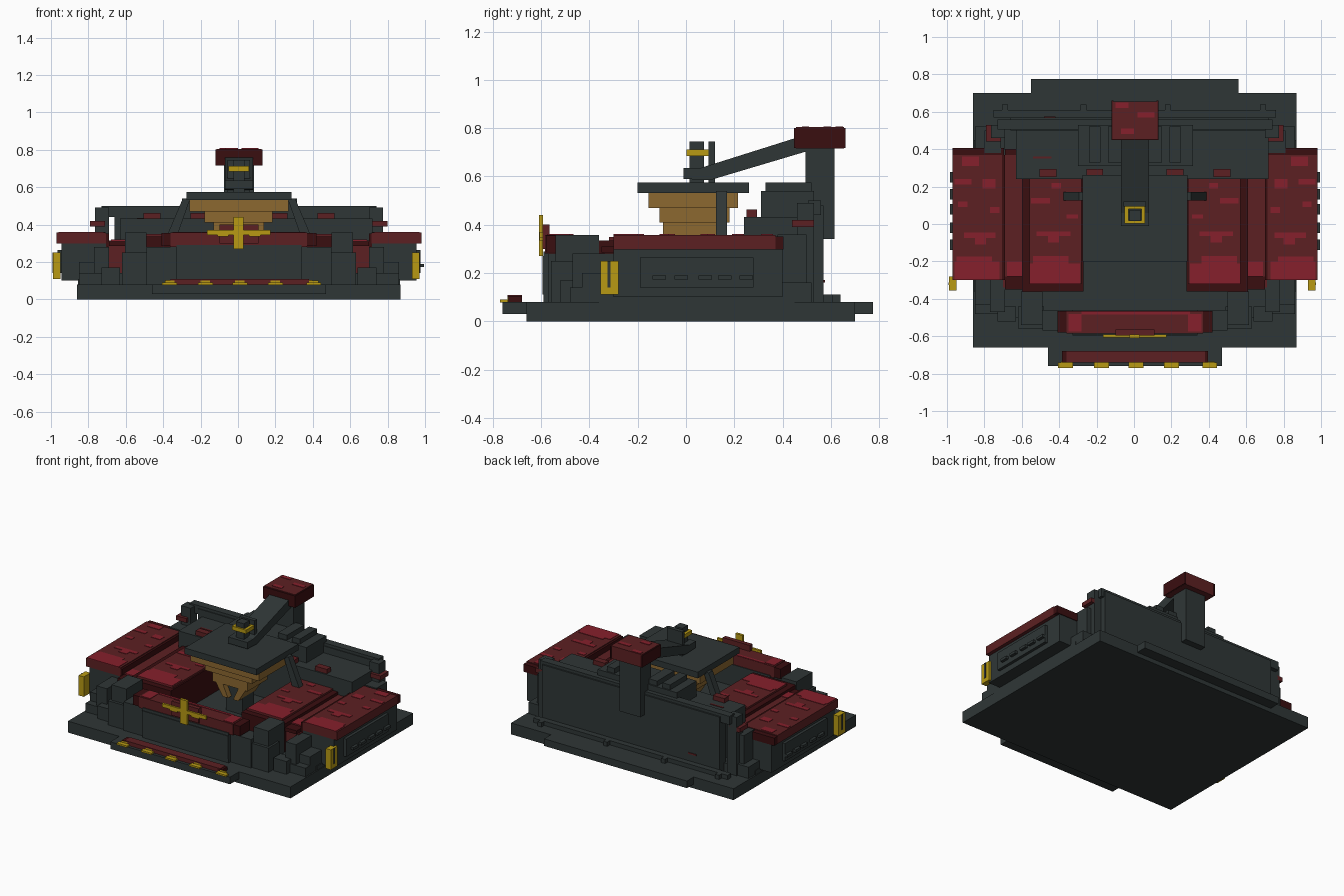
import bpy, bmesh, math
from mathutils import Matrix


def mat(name, rgb):
    m = bpy.data.materials.new(name)
    m.diffuse_color = (*rgb, 1)
    return m


DARK = mat("dark slate", (0.028, 0.037, 0.037))
RED = mat("muted red", (0.107, 0.0144, 0.016))
BRIGHT = mat("bright red", (0.238, 0.0144, 0.025))
DEEP = mat("deep red", (0.042, 0.0044, 0.0052))
GOLD = mat("gold", (0.479, 0.323, 0.007))
TAN = mat("tan", (0.262, 0.138, 0.03))


def finish(name, bm, m):
    me = bpy.data.meshes.new(name)
    bmesh.ops.recalc_face_normals(bm, faces=bm.faces)
    bm.to_mesh(me)
    bm.free()
    me.materials.append(m)
    ob = bpy.data.objects.new(name, me)
    bpy.context.collection.objects.link(ob)
    return ob


def box(name, x0, x1, y0, y1, z0, z1, m=DARK):
    bm = bmesh.new()
    bmesh.ops.create_cube(bm, size=1)
    bm.transform(Matrix.Translation(((x0 + x1) / 2, (y0 + y1) / 2, (z0 + z1) / 2))
                 @ Matrix.Diagonal((x1 - x0, y1 - y0, z1 - z0, 1)))
    return finish(name, bm, m)


def pair(name, x0, x1, *rest):
    # right part and its mirror, about the slightly shifted centre line
    box("right_" + name, x0, x1, *rest)
    box("left_" + name, 0.01 - x1, 0.01 - x0, *rest)


def prism(name, pts, axis, a, b, m=DARK):
    # extrude a 2D outline along x or y
    put = (lambda p, t: (t, p[0], p[1])) if axis == "x" else (lambda p, t: (p[0], t, p[1]))
    bm = bmesh.new()
    f = bm.faces.new([bm.verts.new(put(p, a)) for p in pts])
    r = bmesh.ops.extrude_face_region(bm, geom=[f])
    d = (b - a, 0, 0) if axis == "x" else (0, b - a, 0)
    bmesh.ops.translate(bm, vec=d, verts=[v for v in r["geom"] if isinstance(v, bmesh.types.BMVert)])
    return finish(name, bm, m)


# base slabs
box("base", -0.86, 0.87, -0.66, 0.70, 0, 0.08)
box("front_step", -0.46, 0.47, -0.76, -0.60, 0.03, 0.08)
box("back_step", -0.55, 0.56, 0.65, 0.775, 0.03, 0.08)
box("back_kerb", -0.75, 0.76, 0.57, 0.61, 0.08, 0.11)
for x in (-0.69, -0.27, 0.18, 0.69):
    box("kerb_block", x - 0.015, x + 0.015, 0.61, 0.64, 0.08, 0.11)
box("pit_floor", -0.70, 0.71, -0.50, 0.52, 0.08, 0.14)

# front strip with tabs
box("front_strip", -0.36, 0.38, -0.74, -0.68, 0.08, 0.108, RED)
pair("front_strip_end", 0.36, 0.395, -0.74, -0.68, 0.08, 0.104, DEEP)
for x in (-0.365, -0.175, 0.01, 0.2, 0.405):
    box("front_tab", x - 0.04, x + 0.04, -0.77, -0.74, 0.078, 0.09, GOLD)
    box("tab_root", x - 0.025, x + 0.025, -0.74, -0.735, 0.08, 0.10, GOLD)

# front wall and its red rail
box("front_wall", -0.33, 0.34, -0.59, -0.46, 0.08, 0.29)
box("front_wall_panel", -0.33, 0.34, -0.595, -0.58, 0.11, 0.27)
pair("front_wall_wing", 0.32, 0.50, -0.57, -0.46, 0.08, 0.28)
box("front_rail", -0.36, 0.37, -0.585, -0.465, 0.28, 0.358, RED)
pair("front_rail_end", 0.37, 0.42, -0.58, -0.465, 0.285, 0.355, DEEP)
box("front_rail_highlight", -0.28, 0.30, -0.485, -0.467, 0.355, 0.361, BRIGHT)
pair("front_rail_spot", 0.29, 0.36, -0.575, -0.48, 0.355, 0.361, BRIGHT)
box("emblem_back", -0.10, 0.11, -0.595, -0.565, 0.30, 0.40, RED)
box("emblem_upright", -0.025, 0.03, -0.61, -0.592, 0.27, 0.44, GOLD)
box("emblem_bar", -0.165, 0.175, -0.607, -0.592, 0.345, 0.37, GOLD)
pair("emblem_wing", 0.06, 0.12, -0.606, -0.592, 0.335, 0.36, GOLD)

# corner posts and steps
pair("front_post", 0.50, 0.615, -0.54, -0.36, 0.08, 0.358)
pair("front_post_foot", 0.49, 0.63, -0.56, -0.44, 0.08, 0.25)
pair("front_ledge", 0.61, 0.86, -0.48, -0.30, 0.08, 0.14)
pair("front_step_block", 0.70, 0.78, -0.47, -0.30, 0.14, 0.28)
pair("front_low_block", 0.78, 0.86, -0.43, -0.30, 0.14, 0.20)
pair("front_small_foot", 0.64, 0.74, -0.52, -0.44, 0.08, 0.17)
pair("back_ledge", 0.70, 0.86, 0.38, 0.52, 0.08, 0.16)
pair("back_step_block", 0.72, 0.81, 0.38, 0.50, 0.16, 0.36)

# side pods with recess frame and slots
pair("pod_body", 0.70, 0.955, -0.30, 0.40, 0.10, 0.30)
pair("pod_under", 0.70, 0.865, -0.36, 0.45, 0.08, 0.11)
pair("pod_panel", 0.95, 0.975, -0.19, 0.28, 0.14, 0.265)
for y in (-0.11, -0.02, 0.08, 0.16, 0.25):
    pair("pod_slot", 0.97, 0.995, y - 0.028, y + 0.028, 0.172, 0.19)
for x0, x1 in ((0.93, 0.97), (-0.99, -0.95)):
    box("corner_lamp", x0, x1, -0.355, -0.28, 0.11, 0.25, GOLD)
    xo = x1 if x0 > 0 else x0
    box("lamp_slot", xo - 0.003, xo + 0.003, -0.325, -0.312, 0.14, 0.25, DARK)

# red roof panels
pair("outer_roof", 0.715, 0.98, -0.30, 0.37, 0.298, 0.358, RED)
pair("outer_roof_back", 0.705, 0.98, 0.37, 0.405, 0.298, 0.352, DEEP)
pair("outer_roof_edge", 0.70, 0.716, -0.30, 0.37, 0.28, 0.353, DEEP)
pair("middle_body", 0.61, 0.71, -0.34, 0.40, 0.10, 0.285, RED)
pair("middle_roof", 0.59, 0.70, -0.28, 0.37, 0.285, 0.315, RED)
pair("middle_roof_front", 0.61, 0.70, -0.35, -0.28, 0.285, 0.31, DEEP)
pair("middle_roof_back", 0.58, 0.70, 0.37, 0.40, 0.285, 0.315, DEEP)
pair("inner_body", 0.28, 0.61, -0.36, 0.30, 0.10, 0.335, DEEP)
pair("inner_roof", 0.29, 0.57, -0.32, 0.26, 0.33, 0.347, RED)
pair("middle_front_highlight", 0.61, 0.69, -0.28, -0.20, 0.312, 0.319, BRIGHT)

# bright worn patches on the roof panels: x start, x end, y start, y end
outer = ((0.73, 0.97, -0.30, -0.20), (0.77, 0.96, -0.20, -0.175), (0.75, 0.92, -0.075, -0.045),
         (0.80, 0.86, -0.11, -0.075), (0.75, 0.82, 0.19, 0.24), (0.88, 0.97, 0.21, 0.24),
         (0.84, 0.93, 0.31, 0.36), (0.73, 0.78, 0.06, 0.09), (0.90, 0.95, 0.09, 0.12))
inner = ((0.30, 0.57, -0.32, -0.21), (0.36, 0.55, -0.21, -0.17), (0.35, 0.53, -0.065, -0.04),
         (0.41, 0.47, -0.10, -0.065), (0.31, 0.37, 0.03, 0.05), (0.46, 0.56, 0.11, 0.14),
         (0.40, 0.45, 0.19, 0.22))
for p in outer:
    pair("outer_patch", *p, 0.355, 0.361, BRIGHT)
for p in inner:
    pair("inner_patch", *p, 0.344, 0.350, BRIGHT)

# rear block, wall and brackets
box("rear_block", -0.63, 0.72, 0.24, 0.52, 0.10, 0.432)
box("rear_wall", -0.66, 0.72, 0.50, 0.57, 0.08, 0.48)
box("rear_wall_cap", -0.73, 0.74, 0.505, 0.56, 0.44, 0.50)
pair("rear_post", 0.70, 0.775, 0.46, 0.53, 0.08, 0.49)
pair("rear_clamp", 0.72, 0.80, 0.44, 0.53, 0.39, 0.42, RED)
for x in (-0.46, -0.21, 0.22, 0.47):
    box("rear_marker", x - 0.045, x + 0.045, 0.25, 0.295, 0.43, 0.463, RED)
box("wall_stripe", -0.54, -0.44, 0.35, 0.362, 0.43, 0.436, RED)
box("cap_stripe", -0.48, -0.42, 0.565, 0.575, 0.16, 0.17, RED)
box("rear_deck", -0.30, 0.315, 0.31, 0.53, 0.43, 0.54)
pair("deck_rib", 0.19, 0.25, 0.33, 0.52, 0.54, 0.575)
pair("deck_inner_rib", 0.08, 0.15, 0.33, 0.52, 0.54, 0.575)

# stepped funnel under the top plate
box("funnel_top", -0.26, 0.27, -0.155, 0.215, 0.47, 0.535, TAN)
box("funnel_middle", -0.18, 0.185, -0.11, 0.18, 0.41, 0.475, TAN)
box("funnel_low", -0.13, 0.14, -0.095, 0.125, 0.34, 0.415, TAN)
for s in (-1, 1):
    prism("funnel_leg", [(0.005 + s * 0.13, 0.36), (0.005 + s * 0.07, 0.36),
                         (0.005 + s * 0.02, 0.25), (0.005 + s * 0.06, 0.25)], "y", -0.09, 0.10, TAN)
    # slanted struts holding the plate
    prism("plate_strut", [(0.005 + s * 0.26, 0.54), (0.005 + s * 0.30, 0.54),
                          (0.005 + s * 0.385, 0.34), (0.005 + s * 0.33, 0.34)], "y", 0.125, 0.17)
box("funnel_core", -0.06, 0.07, -0.05, 0.08, 0.14, 0.36, DARK)
box("top_plate", -0.275, 0.285, -0.20, 0.262, 0.532, 0.575)

# crane arm, its column and head
prism("crane_arm", [(-0.01, 0.59), (0.10, 0.585), (0.52, 0.71), (0.52, 0.78), (0.06, 0.635), (-0.01, 0.635)],
      "x", -0.07, 0.08)
box("crane_column", -0.075, 0.085, 0.495, 0.615, 0.34, 0.73)
box("crane_head", -0.115, 0.125, 0.455, 0.655, 0.715, 0.805, RED)
pair("crane_head_side", 0.12, 0.13, 0.45, 0.66, 0.717, 0.80, DEEP)
box("crane_head_front", -0.12, 0.13, 0.448, 0.458, 0.717, 0.80, DEEP)
for x0, x1, y0, y1 in ((-0.10, -0.03, 0.62, 0.65), (0.02, 0.11, 0.57, 0.60), (-0.07, 0.0, 0.48, 0.51)):
    box("crane_head_patch", x0, x1, y0, y1, 0.802, 0.808, BRIGHT)

# pivot with gold ring
box("pivot_core", -0.025, 0.035, 0.015, 0.075, 0.57, 0.745)
box("pivot_back", -0.055, 0.065, 0.093, 0.12, 0.57, 0.745)
pair("ring_side", 0.04, 0.06, 0.005, 0.095, 0.685, 0.712, GOLD)
for y in (0.003, 0.08):
    box("ring_bar", -0.05, 0.06, y, y + 0.017, 0.685, 0.712, GOLD)
